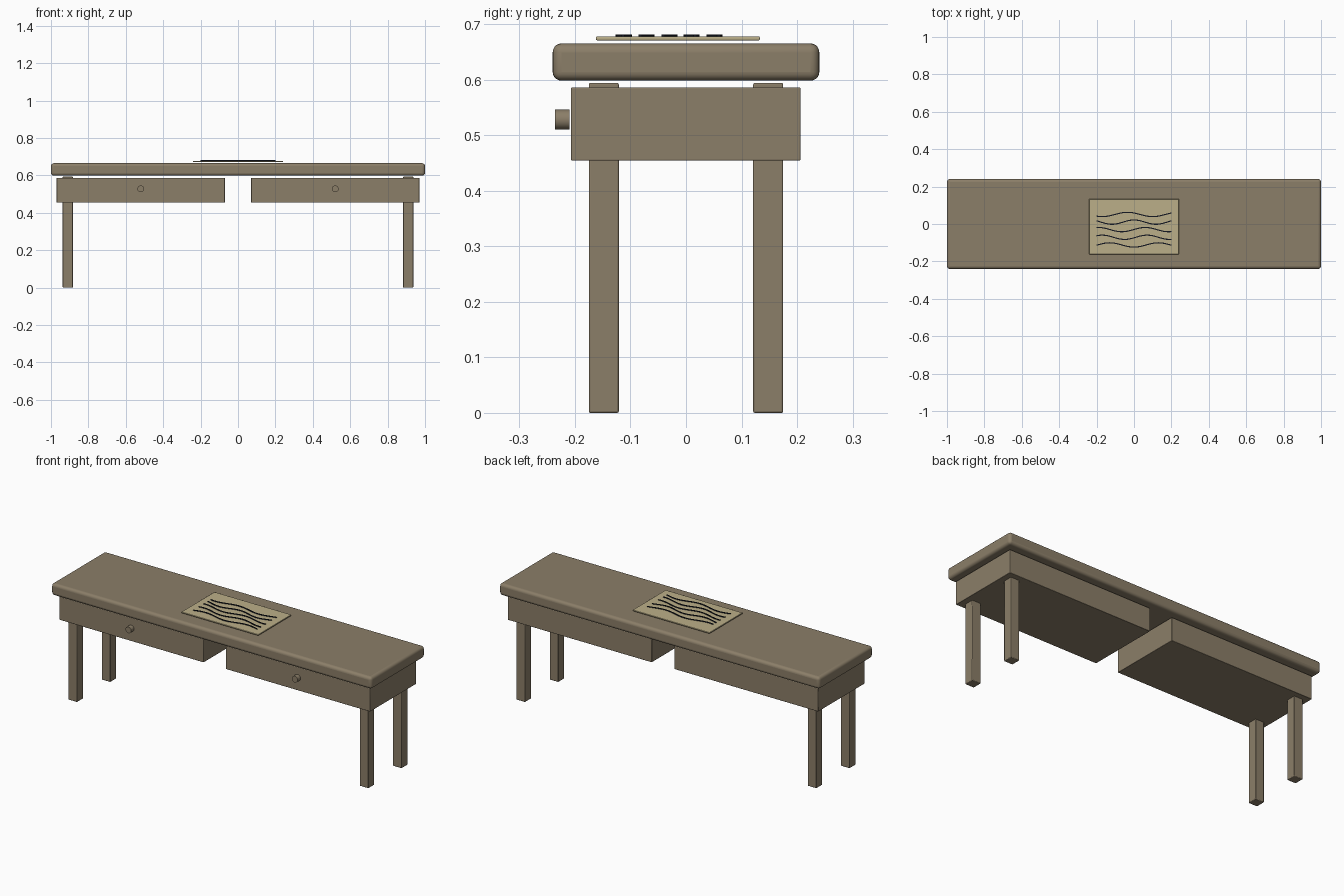
import bpy, bmesh, math

if "Cube" in bpy.data.objects:
    bpy.data.objects.remove(bpy.data.objects["Cube"])


def material(name, color):
    m = bpy.data.materials.new(name)
    m.diffuse_color = (*color, 1)
    m.use_nodes = True
    m.node_tree.nodes["Principled BSDF"].inputs["Base Color"].default_value = m.diffuse_color
    return m


wood = material("brown wood", (0.26, 0.21, 0.14))
paper = material("tan paper", (0.50, 0.43, 0.25))
ink = material("dark ink", (0.006, 0.008, 0.015))


def finish(name, bm, mat):
    me = bpy.data.meshes.new(name)
    bm.to_mesh(me)
    bm.free()
    ob = bpy.data.objects.new(name, me)
    bpy.context.collection.objects.link(ob)
    me.materials.append(mat)
    return ob


def smooth(ob):
    bpy.ops.object.select_all(action="DESELECT")
    ob.select_set(True)
    bpy.context.view_layer.objects.active = ob
    bpy.ops.object.shade_smooth_by_angle(angle=math.radians(35))


def box(name, x, y, z, mat, bevel, segments=2):
    """Rounded box from (min, max) ranges."""
    bm = bmesh.new()
    bmesh.ops.create_cube(bm, size=1)
    for v in bm.verts:
        v.co = [r[0] if c < 0 else r[1] for c, r in zip(v.co, (x, y, z))]
    ob = finish(name, bm, mat)
    mod = ob.modifiers.new("rounding", "BEVEL")
    mod.width, mod.segments = bevel, segments
    smooth(ob)
    return ob


# Table top
box("table_top", (-1, 1), (-0.24, 0.24), (0.598, 0.665), wood, 0.016, 5)

for side, s in (("left", -1), ("right", 1)):
    # Drawer boxes
    box(side + "_drawer", sorted((s * 0.07, s * 0.97)), (-0.207, 0.206),
        (0.454, 0.586), wood, 0.002)
    # Legs
    for end, e in (("front", -1), ("back", 1)):
        box(f"{side}_{end}_leg", sorted((s * 0.883, s * 0.937)),
            sorted((e * 0.121, e * 0.175)), (0, 0.594), wood, 0.003)
    # Drawer knobs
    bm = bmesh.new()
    bmesh.ops.create_cone(bm, cap_ends=True, segments=24, radius1=0.018,
                          radius2=0.018, depth=0.026)
    knob = finish(side + "_knob", bm, wood)
    knob.rotation_euler.x = math.pi / 2
    knob.location = (s * 0.52, -0.223, 0.528)
    smooth(knob)

# Sheet of paper
box("paper_sheet", (-0.24, 0.24), (-0.162, 0.133), (0.6705, 0.6775), paper, 0.002)

# Wavy ink lines: centre y, x of a crest, wave length
lines = ((0.051, -0.035, 0.27), (0.010, 0.0, 0.235), (-0.030, 0.06, 0.25),
         (-0.071, 0.07, 0.24), (-0.112, 0.13, 0.26))
for i, (y0, crest, length) in enumerate(lines):
    bm = bmesh.new()
    steps, half = 40, 0.003
    rows = []
    for k in range(steps + 1):
        x = -0.2 + 0.4 * k / steps
        y = y0 + 0.0115 * math.cos(2 * math.pi * (x - crest) / length)
        rows.append([bm.verts.new((x, y + dy, z)) for dy, z in (
            (-half, 0.677), (half, 0.677), (half, 0.681), (-half, 0.681))])
    for a, b in zip(rows, rows[1:]):
        for j in range(4):
            bm.faces.new((a[j], a[(j + 1) % 4], b[(j + 1) % 4], b[j]))
    bm.faces.new(rows[0])
    bm.faces.new(rows[-1])
    bmesh.ops.recalc_face_normals(bm, faces=bm.faces)
    finish(f"ink_line_{i + 1}", bm, ink)
